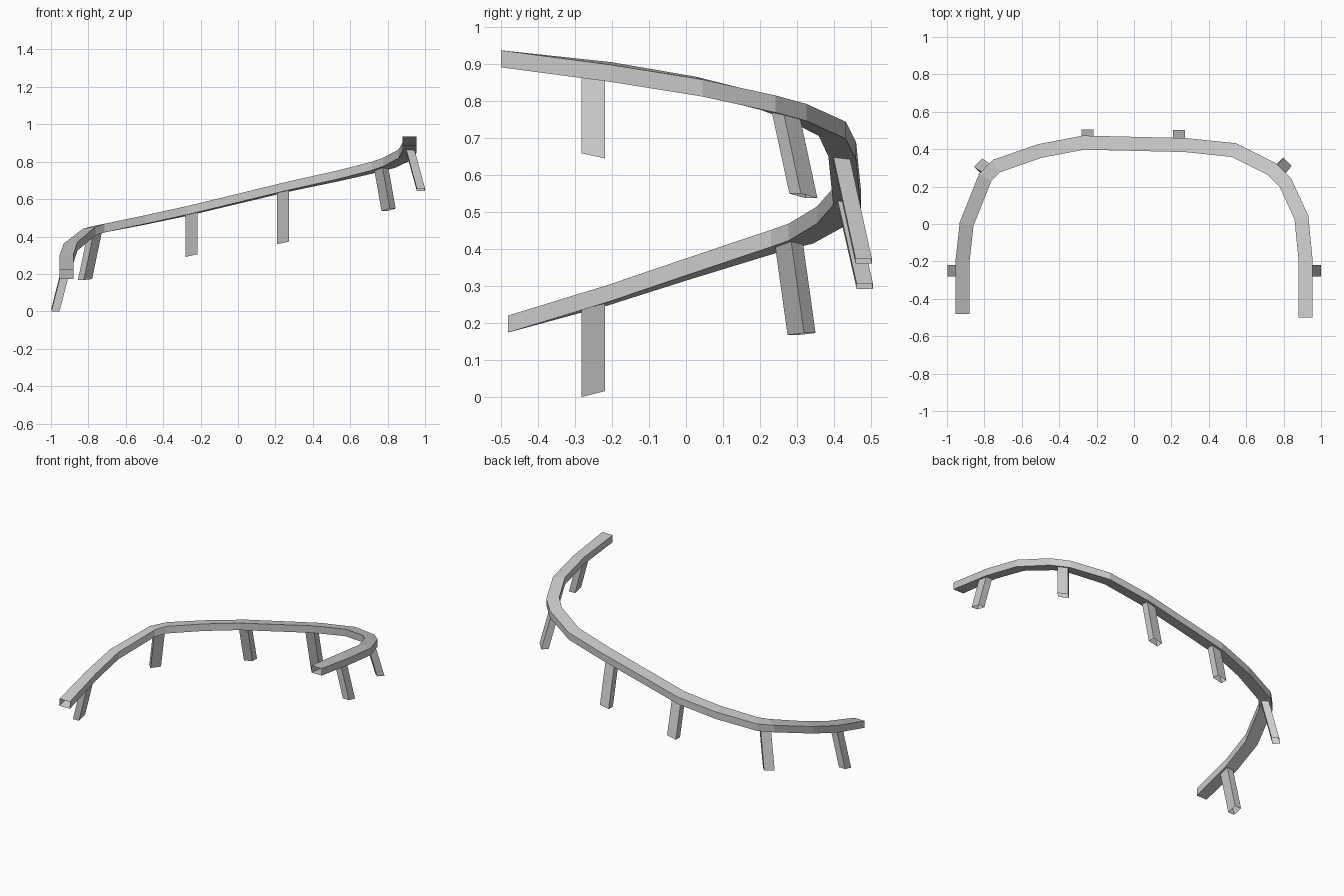
import bpy
from mathutils import Vector

if "Cube" in bpy.data.objects:
    bpy.data.objects.remove(bpy.data.objects["Cube"])

# Rail centre line, climbing from the low left end round to the high right end
PATH = [
    (-0.918, -0.48, 0.197), (-0.918, -0.21, 0.275), (-0.895, 0.00, 0.344),
    (-0.795, 0.25, 0.424), (-0.735, 0.31, 0.441), (-0.505, 0.39, 0.487),
    (-0.27, 0.435, 0.537), (0.275, 0.422, 0.668), (0.535, 0.395, 0.724),
    (0.735, 0.295, 0.772), (0.81, 0.22, 0.795), (0.895, 0.035, 0.838),
    (0.918, -0.20, 0.877), (0.918, -0.50, 0.913),
]
HALF_W, HALF_H = 0.0375, 0.023


def tube(name, rings):
    """Open-ended four-sided tube through a list of 4-point rings."""
    verts = [p for r in rings for p in r]
    faces = []
    for i in range(len(rings) - 1):
        for j in range(4):
            k = (j + 1) % 4
            faces.append((i * 4 + j, i * 4 + k, i * 4 + 4 + k, i * 4 + 4 + j))
    me = bpy.data.meshes.new(name)
    me.from_pydata(verts, [], faces)
    ob = bpy.data.objects.new(name, me)
    bpy.context.collection.objects.link(ob)
    return ob


def flat_normal(a, b):
    d = b - a
    return Vector((-d.y, d.x, 0)).normalized()


# Curved rail with mitred corners, outer side slightly lower
pts = [Vector(p) for p in PATH]
rings = []
for i, p in enumerate(pts):
    n0 = flat_normal(pts[max(i - 1, 0)], pts[max(i, 1)])
    last = len(pts) - 1
    n1 = flat_normal(pts[min(i, last - 1)], pts[min(i + 1, last)])
    n = (n0 + n1).normalized()
    side = n * (HALF_W / n.dot(n0))
    bank = 0.0 if i in (0, last) else 0.004
    side.z = -bank
    up = Vector((0, 0, HALF_H))
    rings.append([p + side + up, p + side - up, p - side - up, p - side + up])
tube("rail", rings)

# Splayed legs: name, top centre, bottom centre, outward direction, rail slope
LEGS = [
    ("left_front_leg", (-0.914, -0.25, 0.25), (-0.976, -0.25, 0.008), (-1, 0), 0.25),
    ("left_corner_leg", (-0.766, 0.277, 0.42), (-0.818, 0.312, 0.17), (-1, 1), 0.08),
    ("left_back_leg", (-0.248, 0.43, 0.53), (-0.248, 0.483, 0.298), (0, 1), 0.22),
    ("right_back_leg", (0.24, 0.418, 0.65), (0.24, 0.48, 0.366), (0, 1), 0.2),
    ("right_corner_leg", (0.765, 0.268, 0.77), (0.805, 0.317, 0.543), (1, 1), 0.2),
    ("right_front_leg", (0.918, -0.25, 0.87), (0.978, -0.25, 0.651), (1, 0), 0.22),
]
for name, top, bottom, out, slope in LEGS:
    o = Vector((out[0], out[1], 0)).normalized() * 0.022
    t = Vector((o.y, -o.x, 0)).normalized() * 0.0315
    t.z = 0.0315 * slope
    tube(name, [[Vector(c) + o + t, Vector(c) + o - t,
                 Vector(c) - o - t, Vector(c) - o + t] for c in (bottom, top)])
